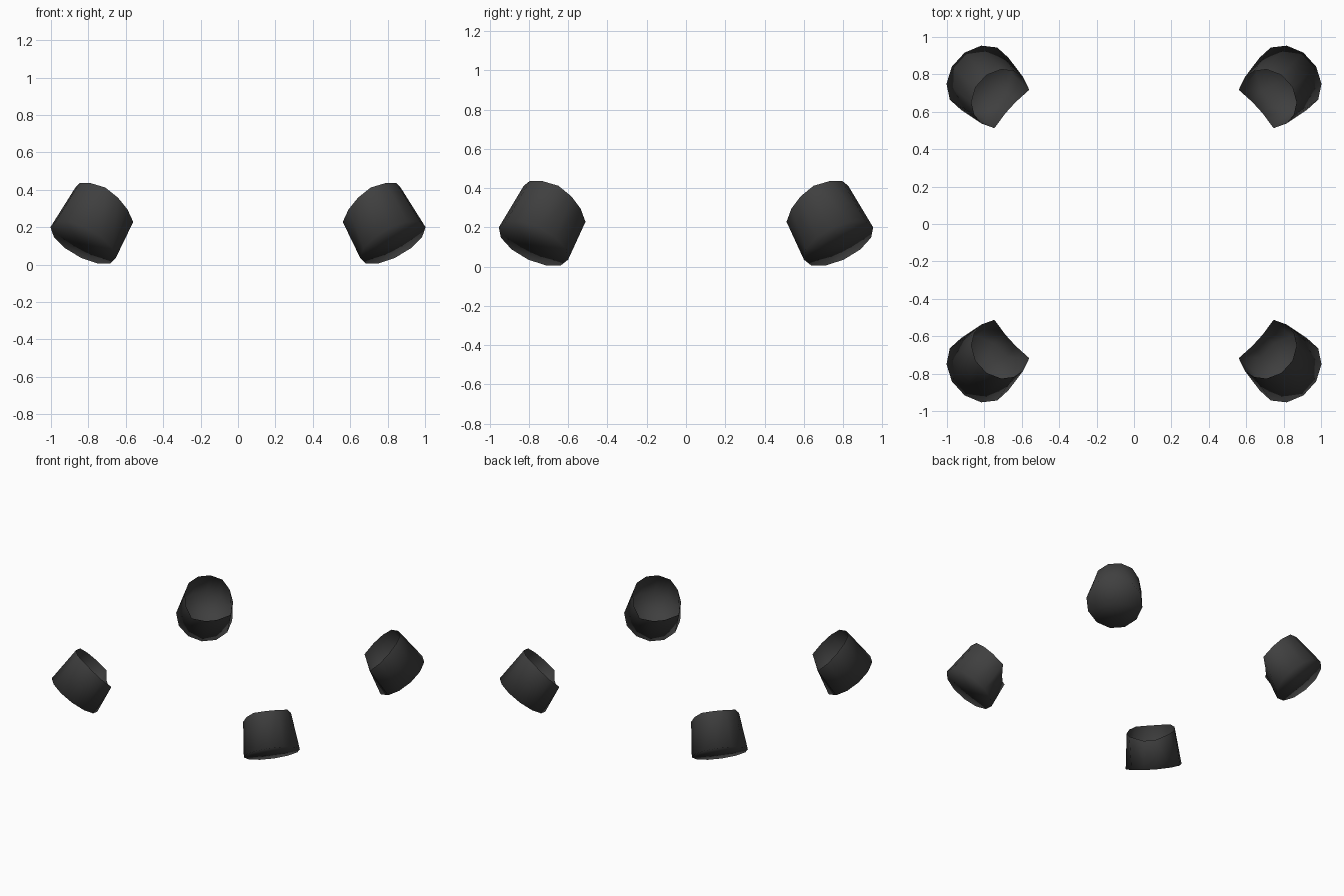
import bpy, bmesh, math
from mathutils import Vector

if "Cube" in bpy.data.objects:
    bpy.data.objects.remove(bpy.data.objects["Cube"])

rubber = bpy.data.materials.new("dark_rubber")
rubber.diffuse_color = (0.05, 0.05, 0.05, 1)
rubber.use_nodes = True
rubber.node_tree.nodes["Principled BSDF"].inputs["Base Color"].default_value = rubber.diffuse_color

# Tilted frame of one foot cap: axis points outward and down
n = Vector((0.44, 0.40, -0.80)).normalized()
t = Vector((-0.40, 0.44, 0)).normalized()
w = t.cross(n).normalized()
if w.z < 0:
    w = -w
rim_c = Vector((0.725, 0.68, 0.33))
out_c = Vector((0.828, 0.777, 0.118))

# Saddle-shaped open rim: (angle, radius, offset along the axis), mirrored left and right
RIM = [(75, 0.169, -0.010), (45, 0.168, -0.014), (15, 0.163, -0.004),
       (-15, 0.172, 0.010), (-45, 0.196, 0.024), (-75, 0.157, 0.058)]
ring = RIM + [(180 - a, r, d) for a, r, d in reversed(RIM)]


def foot_cap(name, sx, sy):
    bm = bmesh.new()

    def vert(p):
        return bm.verts.new((p.x * sx, p.y * sy, p.z))

    rim, base = [], []
    for a, r, d in ring:
        a = math.radians(a)
        u = t * math.cos(a) + w * math.sin(a)
        rim.append(vert(rim_c + u * r + n * d))
        base.append(vert(out_c + u * 0.195))
    tip = vert(out_c + n * 0.008)
    k = len(ring)
    for i in range(k):
        j = (i + 1) % k
        bm.faces.new((rim[i], rim[j], base[j], base[i]))   # wall
        bm.faces.new((base[i], base[j], tip))              # closed outer end
    # make the faces look outward
    bmesh.ops.recalc_face_normals(bm, faces=bm.faces[:])
    end = tip.link_faces[0]
    if end.normal.dot(Vector((n.x * sx, n.y * sy, n.z))) < 0:
        bmesh.ops.reverse_faces(bm, faces=bm.faces[:])
    for f in bm.faces:
        f.smooth = True
    me = bpy.data.meshes.new(name)
    bm.to_mesh(me)
    bm.free()
    me.materials.append(rubber)
    ob = bpy.data.objects.new(name, me)
    bpy.context.collection.objects.link(ob)


for sx, side in ((1, "right"), (-1, "left")):
    for sy, end in ((1, "back"), (-1, "front")):
        foot_cap(f"foot_cap_{end}_{side}", sx, sy)
